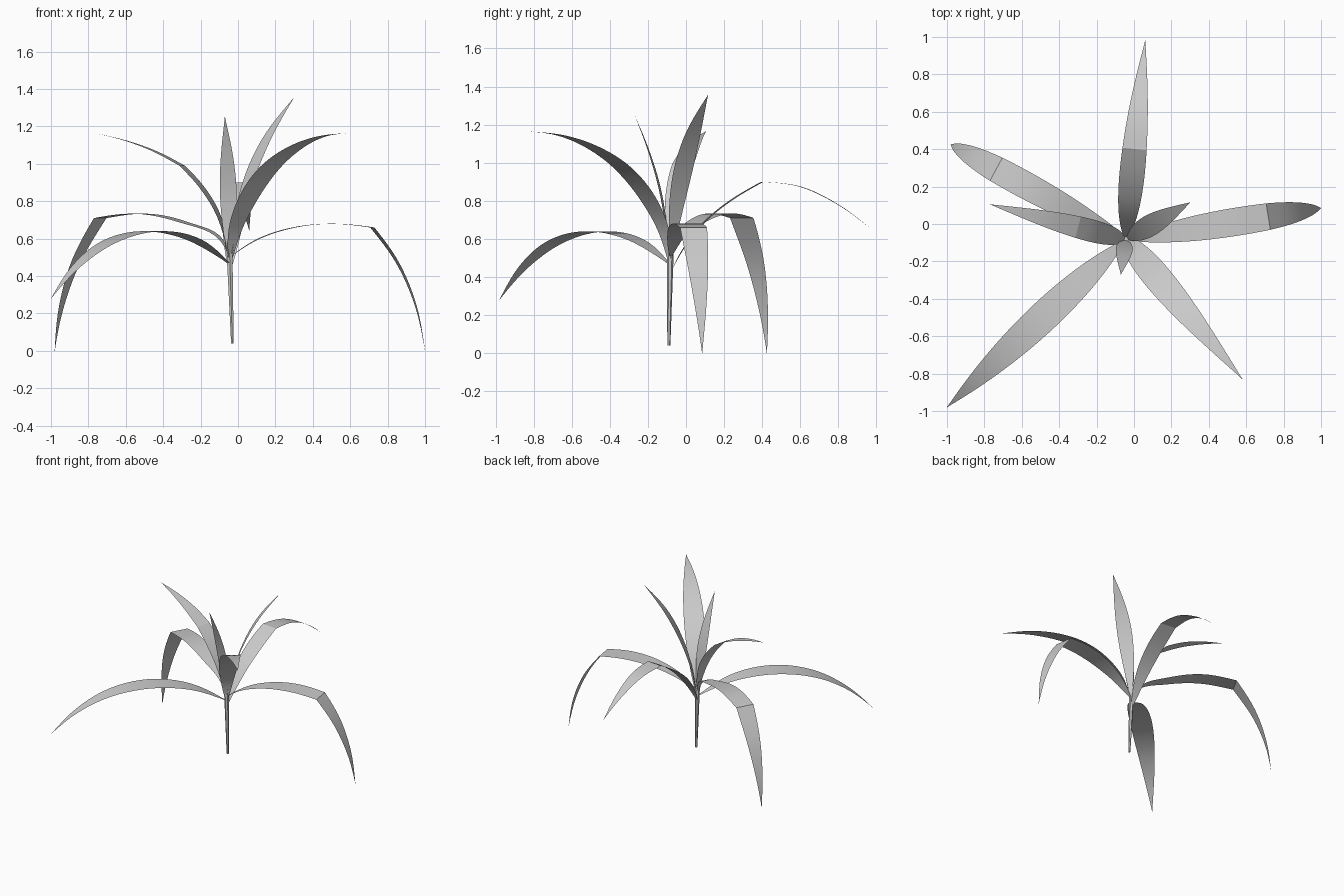
import bpy, bmesh, math
from mathutils import Vector

cube = bpy.data.objects.get("Cube")
if cube:
    bpy.data.objects.remove(cube)

grey = bpy.data.materials.new("leaf grey")
grey.use_nodes = True
colour = (0.6, 0.6, 0.6, 1)
grey.diffuse_color = colour
grey.node_tree.nodes["Principled BSDF"].inputs["Base Color"].default_value = colour

CROWN = Vector((-0.045, -0.083))
STEPS = 6


def finish(bm, name):
    mesh = bpy.data.meshes.new(name)
    bm.to_mesh(mesh)
    bm.free()
    mesh.materials.append(grey)
    obj = bpy.data.objects.new(name, mesh)
    bpy.context.collection.objects.link(obj)


def spline(points):
    """Smooth curve through unevenly spaced points, ends included."""
    gaps = [(b - a).length for a, b in zip(points, points[1:])]
    slopes = [(b - a) / g for a, b, g in zip(points, points[1:], gaps)]
    inner = [(s * h + t * g) / (g + h)
             for s, t, g, h in zip(slopes, slopes[1:], gaps, gaps[1:])]
    first = slopes[0] * 1.5 - inner[0] * 0.5
    last = slopes[-1] * 1.5 - inner[-1] * 0.5
    tangents = [first] + inner + [last]
    out = []
    for i, g in enumerate(gaps):
        a, b = points[i], points[i + 1]
        for k in range(STEPS):
            t = k / STEPS
            ease = t * t * (3 - 2 * t)
            out.append(a.lerp(b, ease) + tangents[i] * g * t * (1 - t) ** 2
                       - tangents[i + 1] * g * t * t * (1 - t))
    return out + [points[-1]]


def leaf(name, tip, width, bulge, arch, crease=None):
    """Flat tapering ribbon; arch lists (share of reach, height), low bulge is widest near the base."""
    reach = Vector(tip) - CROWN
    side = Vector((-reach.y, reach.x, 0)).normalized()
    pts = [Vector((*(CROWN + reach * f), z)) for f, z in arch]
    if crease:
        path = spline(pts[:crease + 1])
        fold = len(path) - 1
        path += spline(pts[crease:])[1:]
    else:
        path, fold = spline(pts), -1
    lengths = [0]
    for a, b in zip(path, path[1:]):
        lengths.append(lengths[-1] + (b - a).length)
    bm = bmesh.new()
    rows = []
    for p, d in zip(path, lengths):
        t = d / lengths[-1]
        w = width * math.sin(math.pi * t ** bulge) / 2
        w = max(w, 0.01 if t < 0.5 else 0.0008)
        rows.append((bm.verts.new(p - side * w), bm.verts.new(p + side * w)))
    for (a, b), (c, d) in zip(rows, rows[1:]):
        bm.faces.new((a, c, d, b)).smooth = True
    # sharp fold across the blade
    if fold > 0:
        bm.edges.get(rows[fold]).smooth = False
    finish(bm, name)


leaf("front_right_low_leaf", (-1, -0.98), 0.165, 0.83,
     [(0, .465), (.2, .595), (.44, .64), (.7, .57), (.86, .45), (1, .28)])
leaf("left_drooping_leaf", (1, 0.085), 0.15, 0.8,
     [(0, .50), (.14, .595), (.33, .66), (.52, .68), (.73, .66), (.86, .47), (.95, .25), (1, 0)], 4)
leaf("back_right_drooping_leaf", (-.98, .425), 0.145, 0.85,
     [(0, .50), (.04, .585), (.27, .69), (.49, .733), (.74, .71), (.89, .45), (.97, .2), (1, 0)], 4)
leaf("back_leaf", (.06, .98), 0.135, 0.8,
     [(0, .42), (.06, .54), (.17, .69), (.27, .78), (.455, .9), (.64, .875), (.83, .78), (1, .645)], 4)
leaf("front_left_high_leaf", (.58, -.83), 0.15, 0.82,
     [(0, .45), (.05, .65), (.155, .81), (.345, .98), (.555, 1.085), (.76, 1.142), (1, 1.164)])
leaf("right_high_leaf", (-.77, .105), 0.12, 0.88,
     [(0, .48), (.1, .755), (.21, .88), (.35, .99), (.56, 1.07), (.77, 1.125), (1, 1.165)], 3)
leaf("upright_back_leaf", (.3, .115), 0.115, 1.2,
     [(0, .42), (.1, .67), (.27, .89), (.56, 1.125), (1, 1.355)])
leaf("upright_front_leaf", (-.07, -.27), 0.09, 0.95,
     [(0, .45), (.1, .65), (.3, .87), (.6, 1.06), (1, 1.25)])

# slim six-sided stem, leaning slightly
bm = bmesh.new()
bmesh.ops.create_cone(bm, cap_ends=True, segments=6, radius1=0.008, radius2=0.018, depth=0.48)
for v in bm.verts:
    high = v.co.z > 0
    v.co += Vector((CROWN.x if high else -0.03, CROWN.y if high else -0.09, 0.28))
finish(bm, "stem")
